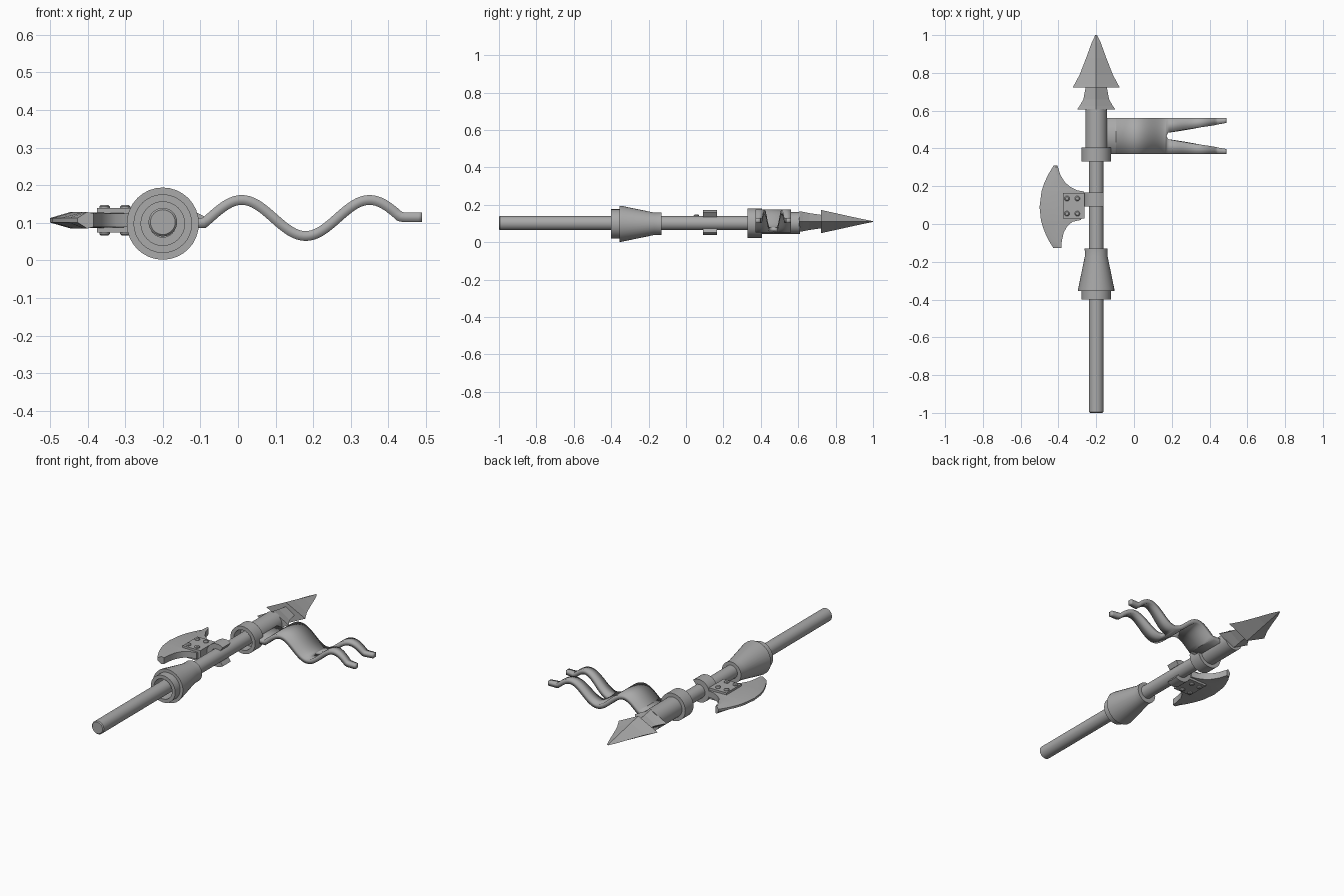
import bpy, bmesh, math
from math import cos, sin, pi, radians

if "Cube" in bpy.data.objects:
    bpy.data.objects.remove(bpy.data.objects["Cube"])

AX, AZ = -0.2, 0.102        # shaft axis, running along y

grey = bpy.data.materials.new("plain grey")
grey.use_nodes = True
COLOUR = (0.4, 0.4, 0.4, 1)
grey.diffuse_color = COLOUR
grey.node_tree.nodes["Principled BSDF"].inputs["Base Color"].default_value = COLOUR


def finish(name, bm, smooth=True):
    bmesh.ops.remove_doubles(bm, verts=bm.verts, dist=1e-5)
    bmesh.ops.recalc_face_normals(bm, faces=bm.faces)
    mesh = bpy.data.meshes.new(name)
    bm.to_mesh(mesh)
    bm.free()
    mesh.materials.append(grey)
    obj = bpy.data.objects.new(name, mesh)
    bpy.context.collection.objects.link(obj)
    bpy.ops.object.select_all(action='DESELECT')
    obj.select_set(True)
    bpy.context.view_layer.objects.active = obj
    if smooth:
        bpy.ops.object.shade_smooth_by_angle(angle=radians(35))
    return obj


def loft(name, rings, closed=False, smooth=True):
    """Skin a series of rings; cap the ends unless the series closes on itself."""
    bm = bmesh.new()
    rows = [[bm.verts.new(p) for p in ring] for ring in rings]
    n = len(rows[0])
    pairs = list(zip(rows, rows[1:]))
    if closed:
        pairs.append((rows[-1], rows[0]))
    else:
        bm.faces.new(rows[0])
        bm.faces.new(rows[-1])
    for a, b in pairs:
        for i in range(n):
            j = (i + 1) % n
            bm.faces.new((a[i], a[j], b[j], b[i]))
    return finish(name, bm, smooth)


def lathe(name, profile, closed=False, z=AZ, n=32):
    """Turn (radius, y) pairs around the shaft axis."""
    rings = [[(AX + r * cos(2 * pi * i / n), y, z + r * sin(2 * pi * i / n))
              for i in range(n)] for r, y in profile]
    return loft(name, rings, closed)


# Shaft with slightly bevelled ends
lathe("shaft", [(0.033, -1), (0.038, -0.995), (0.038, 0.6)])

# Flared hand guard, hollow at the front
lathe("hand_guard", [(0.058, -0.40), (0.078, -0.40), (0.078, -0.355), (0.096, -0.355),
                     (0.096, -0.345), (0.06, -0.17), (0.061, -0.13), (0.036, -0.13),
                     (0.036, -0.2), (0.058, -0.2)], True, z=0.098)

# Socket that carries the spearhead and flag
lathe("spear_socket", [(0.058, 0.33), (0.079, 0.33), (0.079, 0.405), (0.058, 0.405),
                       (0.058, 0.61), (0.036, 0.61), (0.036, 0.39), (0.058, 0.39)], True)


# Spearhead and barb: diamond sections along y
def diamond_loft(name, sections):
    zc = 0.11
    loft(name, [[(AX - w, y, zc), (AX, y, zc - h), (AX + w, y, zc), (AX, y, zc + h)]
                for y, w, h in sections], smooth=False)


diamond_loft("spear_barb", [(0.605, 0.102, 0.055), (0.625, 0.088, 0.052),
                            (0.66, 0.068, 0.045), (0.73, 0.055, 0.035)])
diamond_loft("spear_point", [(0.722, 0.125, 0.062), (0.74, 0.115, 0.058), (0.79, 0.088, 0.047),
                             (0.88, 0.053, 0.027), (0.96, 0.024, 0.01), (1.0, 0.005, 0.002)])

# Axe blade: y stations with the x of the back edge; the cutting edge is an arc
BLADE_Z = 0.107
back = [(0.31, -0.405), (0.26, -0.39), (0.22, -0.365), (0.195, -0.335), (0.178, -0.3),
        (0.172, -0.265), (0.09, -0.265), (0.022, -0.28), (0.012, -0.325), (-0.01, -0.352),
        (-0.045, -0.372), (-0.09, -0.382), (-0.128, -0.385)]
rings = []
for y, xb in back:
    edge = -0.5 + 0.075 * ((y - 0.09) / 0.22) ** 2
    mid = edge + min(0.055, 0.6 * (xb - edge))
    half = [(edge, 0.006), (mid, 0.022), (xb, 0.018)]
    rings.append([(x, y, BLADE_Z + t) for x, t in half]
                 + [(x, y, BLADE_Z - t) for x, t in reversed(half)])
loft("axe_blade", rings)

# Riveted mounting plate around the neck of the blade
loft("axe_mount", [[(x, y, BLADE_Z + t) for y, t in
                    ((0.03, -0.032), (0.165, -0.032), (0.165, 0.032), (0.03, 0.032))]
                   for x in (-0.375, -0.262)], smooth=False)
for i, x in enumerate((-0.355, -0.3)):
    for j, y in enumerate((0.055, 0.135)):
        loft(f"rivet_{i}{j}", [[(x + r * cos(k * pi / 6), y + r * sin(k * pi / 6), BLADE_Z + t)
                               for k in range(12)]
                              for r, t in ((0.009, -0.041), (0.014, -0.036),
                                           (0.014, 0.036), (0.009, 0.041))])

# Open clip gripping the shaft
angles = [radians(55 + 250 * i / 20) for i in range(21)]
loft("axe_clip", [[(AX + r * cos(a), y, 0.105 + r * sin(a))
                   for r, y in ((0.037, 0.092), (0.066, 0.092), (0.066, 0.166), (0.037, 0.166))]
                  for a in angles])

# Waving swallow-tailed flag
bm = bmesh.new()
MID, HALF, SPLIT, END = 0.466, 0.095, 0.18, 0.49
STEPS = 64
columns = []
for i in range(STEPS + 1):
    x = -0.15 + (END + 0.15) * i / STEPS
    z = 0.113 + 0.048 * cos(2 * pi * (x - 0.01) / 0.34)
    if x < -0.09:
        z = max(z, 0.1)
    elif x > 0.4:
        z = max(z, 0.115)
    gap = 0.0 if x < SPLIT else 0.017 + 0.052 * (x - SPLIT) / (END - SPLIT)
    columns.append([bm.verts.new((x, MID + s, z)) for s in (-HALF, -gap, gap, HALF)])
for a, b in zip(columns, columns[1:]):
    for k in (0, 2):
        bm.faces.new((a[k], b[k], b[k + 1], a[k + 1]))
flag = finish("flag", bm)
solid = flag.modifiers.new("thickness", 'SOLIDIFY')
solid.thickness = 0.026
solid.offset = 0
solid.use_even_offset = True
